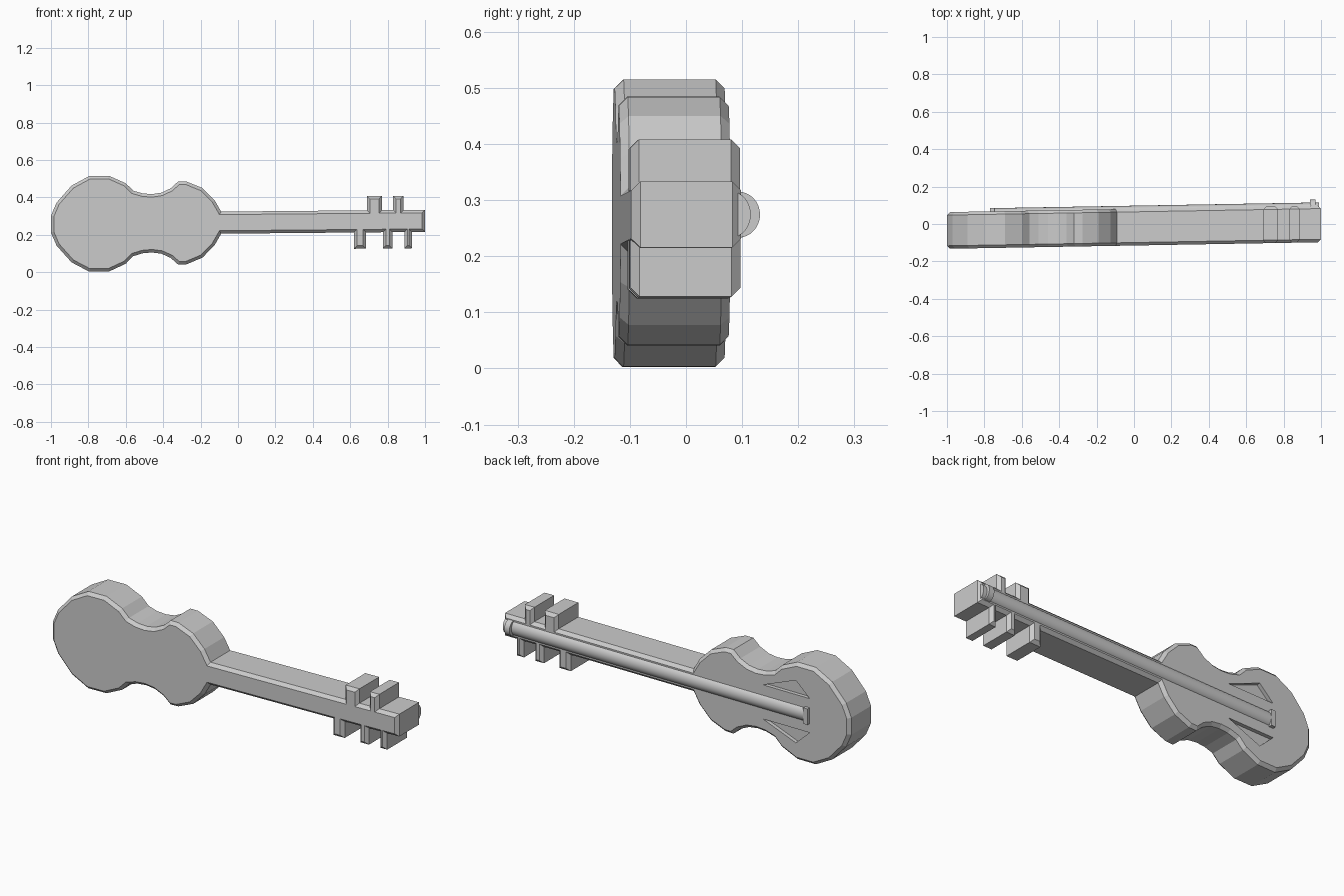
import bpy, bmesh, math
from mathutils import Matrix

cube = bpy.data.objects.get("Cube")
if cube:
    bpy.data.objects.remove(cube, do_unlink=True)

grey = bpy.data.materials.new("plain grey")
grey.use_nodes = True
grey.diffuse_color = (0.6, 0.6, 0.6, 1)
grey.node_tree.nodes["Principled BSDF"].inputs["Base Color"].default_value = (0.6, 0.6, 0.6, 1)

HALF = 0.098  # half the thickness
# The instrument leans slightly: its long axis rises in y and z along x
LEAN = Matrix(((1, 0, 0, 0), (0.0175, 1, 0, -0.017), (0.009, 0, 1, 0.2655), (0, 0, 0, 1)))


def finish(name, bm, smooth=False):
    bmesh.ops.recalc_face_normals(bm, faces=bm.faces)
    bm.transform(LEAN)
    mesh = bpy.data.meshes.new(name)
    bm.to_mesh(mesh)
    bm.free()
    mesh.materials.append(grey)
    obj = bpy.data.objects.new(name, mesh)
    bpy.context.collection.objects.link(obj)
    if smooth:
        bpy.ops.object.select_all(action='DESELECT')
        bpy.context.view_layer.objects.active = obj
        obj.select_set(True)
        bpy.ops.object.shade_smooth_by_angle(angle=math.radians(35))
    return obj


def prism(points, start, end, axis='y', bevel=0):
    """Extrude an outline along y (points are x, z) or along x (points are y, z)."""
    bm = bmesh.new()
    place = (lambda p: (p[0], start, p[1])) if axis == 'y' else (lambda p: (start, p[0], p[1]))
    face = bm.faces.new([bm.verts.new(place(p)) for p in points])
    rim = list(face.edges)
    out = bmesh.ops.extrude_face_region(bm, geom=[face], use_keep_orig=True)["geom"]
    verts = [g for g in out if isinstance(g, bmesh.types.BMVert)]
    rim += [g for g in out if isinstance(g, bmesh.types.BMEdge)]
    step = (0, end - start, 0) if axis == 'y' else (end - start, 0, 0)
    bmesh.ops.translate(bm, verts=verts, vec=step)
    bmesh.ops.recalc_face_normals(bm, faces=bm.faces)
    if bevel:
        bmesh.ops.bevel(bm, geom=rim, offset=bevel, segments=1, affect='EDGES', profile=0.5)
    return bm


def arch(centre, width, height, steps=16):
    return [(centre + height * math.sin(math.pi * i / steps),
             width * math.cos(math.pi * i / steps)) for i in range(steps + 1)]


# Body, neck and pegs share one outline with chamfered rims
bouts = [(-1, 0.045), (-0.97, 0.115), (-0.89, 0.205), (-0.795, 0.256), (-0.69, 0.256),
         (-0.6, 0.215), (-0.56, 0.175), (-0.51, 0.16), (-0.46, 0.156), (-0.41, 0.163),
         (-0.36, 0.186), (-0.32, 0.222), (-0.275, 0.221), (-0.19, 0.186),
         (-0.125, 0.12), (-0.09, 0.059)]
NECK = 0.059


def side(pegs, reach, sign):
    line = list(bouts)
    for a, b in pegs:
        line += [(a, NECK), (a, reach), (b, reach), (b, NECK)]
    line.append((1, NECK))
    return [(x, sign * z) for x, z in line]


upper = side([(0.69, 0.77), (0.83, 0.885)], 0.135, 1)
lower = side([(0.62, 0.685), (0.775, 0.825), (0.89, 0.93)], 0.146, -1)
body = finish("body_and_neck", prism(upper + lower[::-1], -HALF, HALF, bevel=0.016))

# Shallow triangular sound holes, mirrored about the strings
for sign in (1, -1):
    hole = [(-0.5, 0.09 * sign), (-0.77, 0.09 * sign), (-0.69, 0.165 * sign)]
    cutter = finish("sound_hole_cutter", prism(hole, HALF - 0.02, HALF + 0.05))
    cutter.hide_render = True
    mod = body.modifiers.new("sound_hole", 'BOOLEAN')
    mod.operation = 'DIFFERENCE'
    mod.solver = 'EXACT'
    mod.object = cutter
    bpy.context.view_layer.objects.active = body
    bpy.ops.object.modifier_apply(modifier=mod.name)
    bpy.data.objects.remove(cutter, do_unlink=True)

# Rounded fingerboard, nut and bridge
finish("fingerboard", prism(arch(HALF - 0.018, 0.041, 0.035), -0.76, 0.99, 'x'), True)
nut = [(HALF - 0.02, 0.041)] + arch(HALF - 0.005, 0.041, 0.039) + [(HALF - 0.02, -0.041)]
finish("nut", prism(nut, 0.94, 0.97, 'x'), True)
bridge = [(HALF - 0.02, 0.042), (HALF + 0.018, 0.042), (HALF + 0.018, -0.042), (HALF - 0.02, -0.042)]
finish("bridge", prism(bridge, -0.77, -0.745, 'x'))
